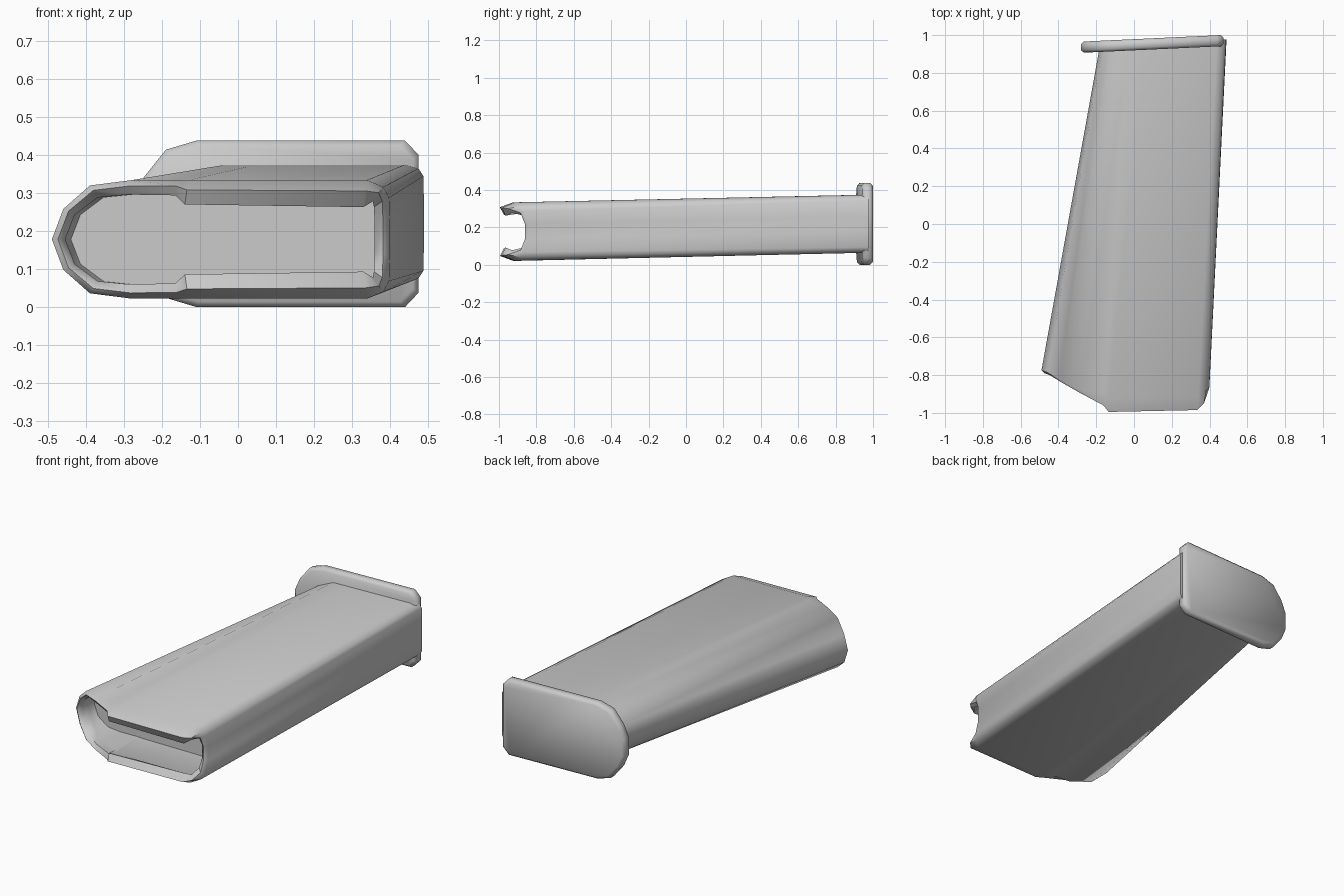
import bpy, bmesh, math

if "Cube" in bpy.data.objects:
    bpy.data.objects.remove(bpy.data.objects["Cube"])

# Upper half of the body section, left nose to right wall:
# outer x, outer half-height, inner x, inner half-height, front y, back x, back half-height
HALF = [
    (-0.49, 0.0, -0.455, 0.0, -0.79, -0.18, 0.0),
    (-0.46, 0.08, -0.43, 0.065, -0.80, -0.165, 0.06),
    (-0.39, 0.142, -0.37, 0.11, -0.84, -0.12, 0.115),
    (-0.28, 0.156, -0.29, 0.118, -0.895, -0.03, 0.155),
    (-0.16, 0.156, -0.165, 0.116, -0.96, 0.05, 0.155),
    (-0.13, 0.156, -0.14, 0.092, -0.995, 0.08, 0.155),
    (0.34, 0.156, 0.33, 0.085, -0.985, 0.44, 0.155),
    (0.383, 0.138, 0.355, 0.10, -0.95, 0.475, 0.145),
    (0.398, 0.11, 0.358, 0.085, -0.885, 0.488, 0.125),
    (0.40, 0.04, 0.36, 0.035, -0.86, 0.49, 0.04),
]
ZF, ZB = 0.178, 0.22


def finish(name, bm, angle):
    bmesh.ops.recalc_face_normals(bm, faces=bm.faces)
    me = bpy.data.meshes.new(name)
    bm.to_mesh(me)
    bm.free()
    ob = bpy.data.objects.new(name, me)
    bpy.context.collection.objects.link(ob)
    bpy.ops.object.select_all(action='DESELECT')
    ob.select_set(True)
    bpy.context.view_layer.objects.active = ob
    bpy.ops.object.shade_smooth_by_angle(angle=math.radians(angle))
    return ob


def loft(name, rings, angle):
    bm = bmesh.new()
    loops = [[bm.verts.new(p) for p in r] for r in rings]
    n = len(loops[0])
    for a, b in zip(loops, loops[1:]):
        for i in range(n):
            j = (i + 1) % n
            bm.faces.new((a[i], a[j], b[j], b[i]))
    bm.faces.new(loops[0])
    bm.faces.new(loops[-1])
    return finish(name, bm, angle)


# Full loop: upper half followed by its mirrored lower half
section = [(p, 1) for p in HALF] + [(p, -1) for p in reversed(HALF[1:])]

# Hollow tapered body: closed back, outer wall, curled rim, shallow recess
back, outer, rim, lip, inner, floor = [], [], [], [], [], []
for (ox, oh, ix, ih, yf, bx, bh), s in section:
    lipped = yf < -0.98
    depth = 0.07 if yf < -0.94 else 0.015
    wide = 0.118 if lipped else ih
    back.append((bx, 0.955 + 0.045 * bx, ZB + s * bh))
    outer.append((ox, yf + depth, ZF + s * oh))
    rim.append((ox * 0.55 + ix * 0.45, yf, ZF + s * (oh * 0.6 + ih * 0.4)))
    lip.append((ix, yf + 0.02, ZF + s * ih))
    inner.append((ix, yf + 0.08, ZF + s * wide))
    floor.append((ix + (0.015 if ix < -0.2 else 0), -0.68, ZF + s * wide))
loft("hollow_body", [back, outer, rim, lip, inner, floor], 50)

# Slanted base plate with rounded left end and bevelled rims
plate_half = [(-0.28, 0.05), (-0.25, 0.12), (-0.19, 0.195), (-0.11, 0.219),
              (0.44, 0.219), (0.475, 0.182)]
outline = plate_half + [(x, -h) for x, h in reversed(plate_half)]


def plate_ring(y, inset):
    # shrink toward the plate centre by a fixed margin
    return [(0.0975 + (x - 0.0975) * (1 - inset / 0.377),
             y + 0.045 * (x + 0.28),
             0.219 + h * (1 - inset / 0.219)) for x, h in outline]


loft("base_plate", [plate_ring(0.907, 0.014), plate_ring(0.920, 0.0),
                    plate_ring(0.952, 0.0), plate_ring(0.966, 0.014)], 50)
